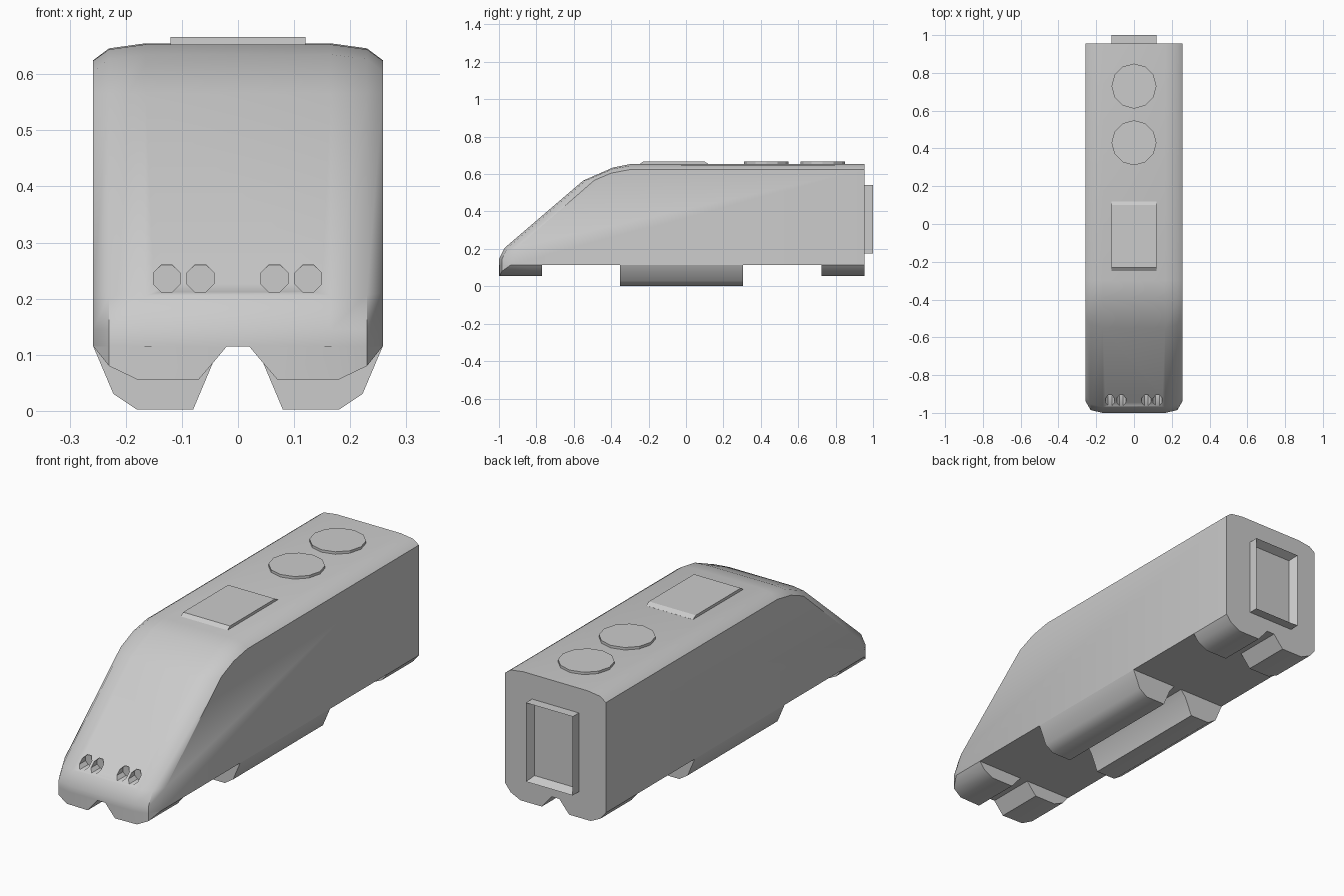
import bpy, bmesh, math
from mathutils import Matrix

if "Cube" in bpy.data.objects:
    bpy.data.objects.remove(bpy.data.objects["Cube"])

BELLY, BACK = 0.115, 0.955


def finish(name, bm, smooth=True):
    bmesh.ops.remove_doubles(bm, verts=bm.verts, dist=1e-5)
    bmesh.ops.recalc_face_normals(bm, faces=bm.faces)
    me = bpy.data.meshes.new(name)
    bm.to_mesh(me)
    bm.free()
    ob = bpy.data.objects.new(name, me)
    bpy.context.collection.objects.link(ob)
    if smooth:
        smooth_faces(ob)
    return ob


def smooth_faces(ob):
    bpy.ops.object.select_all(action='DESELECT')
    ob.select_set(True)
    bpy.context.view_layer.objects.active = ob
    bpy.ops.object.shade_smooth_by_angle(angle=math.radians(42))


def loft(name, rings, closed=True, smooth=True):
    """Skin side profiles [(x, [(y, z), ...]), ...] across the width."""
    bm = bmesh.new()
    vs = [[bm.verts.new((x, y, z)) for y, z in pts] for x, pts in rings]
    n = len(vs[0])
    for a, b in zip(vs, vs[1:]):
        for i in range(n if closed else n - 1):
            j = (i + 1) % n
            bm.faces.new((a[i], a[j], b[j], b[i]))
    if closed:
        bm.faces.new(vs[0])
        bm.faces.new(vs[-1])
    return finish(name, bm, smooth)


# Main body: sloped nose profile, inset towards the rounded sides
profiles = [
    (0.258, [(-0.935, BELLY), (-0.935, 0.145), (-0.90, 0.21), (-0.49, 0.567),
             (-0.40, 0.605), (-0.30, 0.624), (BACK, 0.625), (BACK, BELLY)]),
    (0.23, [(-0.985, BELLY), (-0.985, 0.145), (-0.952, 0.207), (-0.535, 0.566),
            (-0.395, 0.627), (-0.30, 0.644), (BACK, 0.646), (BACK, BELLY)]),
    (0.165, [(-1.0, BELLY), (-1.0, 0.145), (-0.97, 0.205), (-0.55, 0.565),
             (-0.39, 0.635), (-0.30, 0.653), (BACK, 0.655), (BACK, BELLY)]),
]
body = loft("body", [(-x, p) for x, p in profiles] + profiles[::-1], smooth=False)

# Headlight sockets cut into the nose
bm = bmesh.new()
for x in (-0.127, -0.067, 0.065, 0.125):
    m = (Matrix.Translation((x, -0.98, 0.236)) @ Matrix.Rotation(math.pi / 2, 4, 'X')
         @ Matrix.Rotation(math.pi / 8, 4, 'Z'))
    bmesh.ops.create_cone(bm, cap_ends=True, segments=8, radius1=0.026,
                          radius2=0.026, depth=0.16, matrix=m)
cutter = finish("headlight_cutter", bm, False)
cutter.hide_render = True
mod = body.modifiers.new("sockets", 'BOOLEAN')
mod.operation, mod.solver, mod.object = 'DIFFERENCE', 'EXACT', cutter
bpy.context.view_layer.objects.active = body
bpy.ops.object.modifier_apply(modifier=mod.name)
bpy.data.objects.remove(cutter)
smooth_faces(body)

# Undercarriage skirts, mirrored left and right
low = [(0.258, BELLY), (0.23, 0.08), (0.18, 0.056), (0.07, 0.056), (0.045, 0.085), (0.02, BELLY)]
deep = [(0.258, BELLY), (0.222, 0.03), (0.18, 0.002), (0.08, 0.002), (0.045, 0.085), (0.02, BELLY)]
nose_y = [-0.935, -0.985, -0.9965, -1, -1, -1]


def skirt(name, section, fronts, back):
    for side, s in (("left", -1), ("right", 1)):
        loft(f"{name}_skirt_{side}",
             [(s * x, [(f, BELLY), (f, z), (back, z), (back, BELLY)])
              for (x, z), f in zip(section, fronts)], closed=False)


skirt("front", low, nose_y, -0.77)
skirt("middle", deep, [-0.353] * 6, 0.305)
skirt("rear", low, [0.725] * 6, BACK)

# Roof hatch with sloping ends
hatch = [(-0.248, 0.645), (-0.248, 0.653), (-0.23, 0.666), (0.10, 0.666), (0.12, 0.654), (0.12, 0.645)]
loft("roof_hatch", [(-0.12, hatch), (0.12, hatch)], smooth=False)

# Roof fan covers
for i, y in enumerate((0.43, 0.73)):
    bm = bmesh.new()
    bmesh.ops.create_cone(bm, cap_ends=True, segments=12, radius1=0.119, radius2=0.119,
                          depth=0.02, matrix=Matrix.Translation((0, y, 0.656)))
    finish(f"roof_fan_{i + 1}", bm, False)

# Rear gangway frame with recessed door
bm = bmesh.new()
m = Matrix.Translation((0, 0.975, 0.358)) @ Matrix.Diagonal((0.24, 0.05, 0.365, 1))
bmesh.ops.create_cube(bm, size=1, matrix=m)
bm.normal_update()
door = [f for f in bm.faces if f.normal.y > 0.9]
bmesh.ops.inset_region(bm, faces=door, thickness=0.024)
bmesh.ops.translate(bm, verts=door[0].verts, vec=(0, -0.04, 0))
finish("gangway_frame", bm, False)
